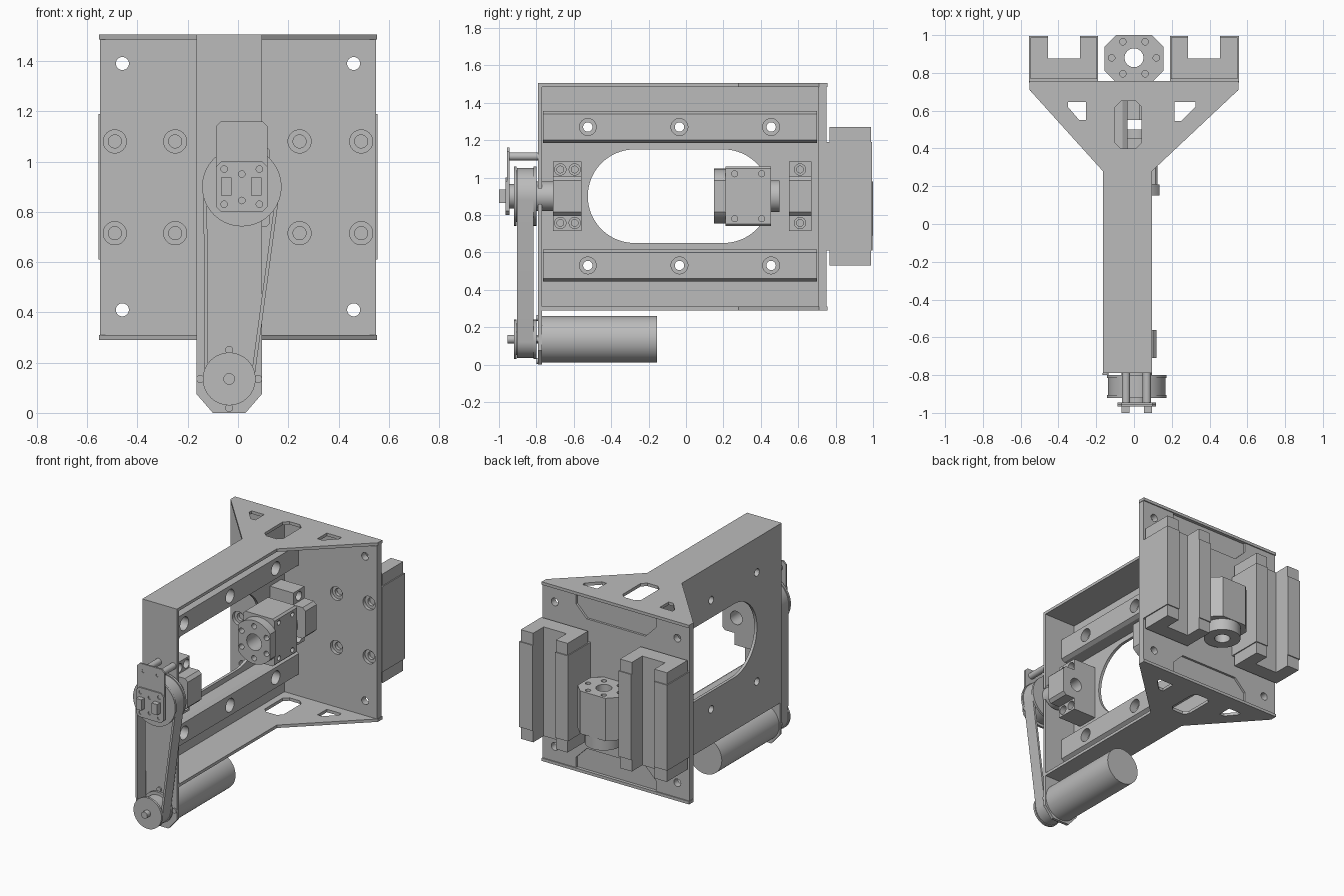
import bpy, bmesh, math
from mathutils import Vector

cube = bpy.data.objects.get("Cube")
if cube:
    bpy.data.objects.remove(cube, do_unlink=True)

grey = bpy.data.materials.new("machined_grey")
grey.use_nodes = True
COLOUR = (0.5, 0.5, 0.5, 1)
grey.diffuse_color = COLOUR
grey.node_tree.nodes["Principled BSDF"].inputs["Base Color"].default_value = COLOUR
parts = []


def add_prism(bm, pts, axis, lo, hi):
    def at(a, b, t):
        return {"x": (t, a, b), "y": (a, t, b), "z": (a, b, t)}[axis]
    low = [bm.verts.new(at(a, b, lo)) for a, b in pts]
    high = [bm.verts.new(at(a, b, hi)) for a, b in pts]
    bm.faces.new(low)
    bm.faces.new(high)
    n = len(pts)
    for i in range(n):
        bm.faces.new((low[i], low[(i + 1) % n], high[(i + 1) % n], high[i]))


def solid(name, axis, *prisms):
    """One object from (outline, low, high) prisms along an axis."""
    bm = bmesh.new()
    for pts, lo, hi in prisms:
        add_prism(bm, pts, axis, lo, hi)
    bmesh.ops.recalc_face_normals(bm, faces=bm.faces)
    mesh = bpy.data.meshes.new(name)
    bm.to_mesh(mesh)
    bm.free()
    mesh.materials.append(grey)
    ob = bpy.data.objects.new(name, mesh)
    bpy.context.collection.objects.link(ob)
    parts.append(ob)
    return ob


def cut(ob, axis, *prisms):
    tool = solid("cutter", axis, *prisms)
    parts.remove(tool)
    mod = ob.modifiers.new("cut", "BOOLEAN")
    mod.operation = "DIFFERENCE"
    mod.solver = "EXACT"
    mod.object = tool
    bpy.context.view_layer.objects.active = ob
    bpy.ops.object.modifier_apply(modifier=mod.name)
    bpy.data.objects.remove(tool, do_unlink=True)


def rect(a0, a1, b0, b1, c=0.0):
    if not c:
        return [(a0, b0), (a1, b0), (a1, b1), (a0, b1)]
    return [(a0 + c, b0), (a1 - c, b0), (a1, b0 + c), (a1, b1 - c),
            (a1 - c, b1), (a0 + c, b1), (a0, b1 - c), (a0, b0 + c)]


def arc(a, b, r, start=0.0, end=math.tau, n=40):
    steps = n if end - start >= math.tau - 1e-6 else n + 1
    return [(a + r * math.cos(start + (end - start) * i / n),
             b + r * math.sin(start + (end - start) * i / n)) for i in range(steps)]


def circle(a, b, r, n=32):
    return arc(a, b, r, n=n)


X0, X1, MID = -0.165, 0.095, 0.9       # channel sides, screw height
WEB = X0 + 0.02
AX = 0.015                             # screw axis
MX, MZ = -0.035, 0.135                 # motor axis
RAIL_Y = (-0.525, -0.035, 0.455)
RAIL_Z = (0.53, 1.27)
BOLT_Z = (0.805, 0.995)

# side web with slot and rail bolt holes
web = solid("side_web", "x", (rect(-0.77, 0.705, 0.31, 1.485), X0, WEB))
slot = arc(-0.275, MID, 0.25, math.pi / 2, math.pi * 1.5) + arc(0.2, MID, 0.25, -math.pi / 2, math.pi / 2)
cut(web, "x", (slot, -0.3, 0), *[(circle(y, z, 0.025), -0.3, 0) for y in RAIL_Y for z in RAIL_Z])

# top and bottom flanges with gussets
outline = [(X0, -0.77), (X1, -0.77), (X1, 0.28), (0.553, 0.71), (0.553, 0.757),
           (-0.553, 0.757), (-0.553, 0.71), (X0, 0.28)]
windows = [rect(-0.1, 0.04, 0.4, 0.65, 0.03),
           [(-0.35, 0.645), (-0.255, 0.645), (-0.255, 0.55), (-0.29, 0.55), (-0.35, 0.62)],
           [(0.215, 0.645), (0.325, 0.645), (0.325, 0.62), (0.25, 0.545), (0.215, 0.545)]]
for name, z in (("top_flange", 1.485), ("bottom_flange", 0.29)):
    flange = solid(name, "z", (outline, z, z + 0.02))
    cut(flange, "z", *[(w, z - 0.1, z + 0.1) for w in windows])

# front plate with clipped lower corners
front = solid("front_plate", "y", ([(X0, 1.505), (X1, 1.505), (X1, 0.075), (0.03, 0),
              (-0.1, 0), (X0, 0.075)], -0.79, -0.77))
cut(front, "y", (circle(AX, MID, 0.09), -0.9, -0.7))

# back plate: corner holes, counterbored bolts, recesses
back = solid("back_plate", "y", (rect(-0.55, 0.55, 0.31, 1.485), 0.705, 0.75))
bolts = [(x, z) for x in (-0.49, -0.25, 0.245, 0.49) for z in (0.715, 1.08)]
cut(back, "y", *[(circle(x, z, 0.026), 0.6, 0.9) for x in (-0.46, 0.46) for z in (0.41, 1.39)],
    *[(circle(x, z, 0.046), 0.6, 0.728) for x, z in bolts])
cut(back, "y", *[(circle(x, z, 0.026), 0.6, 0.9) for x, z in bolts])
cut(back, "y", *[([(-0.3, MID + s * 0.6), (0.3, MID + s * 0.6), (0.3, MID + s * 0.52),
                   (0.22, MID + s * 0.44), (-0.22, MID + s * 0.44), (-0.3, MID + s * 0.52)],
                  0.735, 0.9) for s in (-1, 1)])

# linear rails with counterbored holes
for name, z in zip(("lower_rail", "upper_rail"), RAIL_Z):
    prof = [(WEB, z - 0.085), (-0.06, z - 0.085), (-0.035, z - 0.07),
            (-0.035, z + 0.07), (-0.06, z + 0.085), (WEB, z + 0.085)]
    rail = solid(name, "y", (prof, -0.765, 0.7))
    cut(rail, "x", *[(circle(y, z, 0.045), -0.09, 0.1) for y in RAIL_Y])
    cut(rail, "x", *[(circle(y, z, 0.025), -0.3, 0.1) for y in RAIL_Y])


# screw bearing blocks: tall centre and bolted ears
def bearing(name, y0, y1, top, ear, holes):
    prof = [(WEB, MID - 0.185), (ear, MID - 0.185), (ear, MID - 0.105), (top - 0.02, MID - 0.105),
            (top, MID - 0.085), (top, MID + 0.085), (top - 0.02, MID + 0.105),
            (ear, MID + 0.105), (ear, MID + 0.185), (WEB, MID + 0.185)]
    ob = solid(name, "y", (prof, y0, y1))
    cut(ob, "y", (circle(AX, MID, 0.045), -1, 1))
    spots = [(y, MID + s * 0.143) for y in holes for s in (-1, 1)]
    cut(ob, "x", *[(circle(y, z, 0.03), ear - 0.04, 0.3) for y, z in spots])
    cut(ob, "x", *[(circle(y, z, 0.018), -0.3, 0.3) for y, z in spots])


bearing("front_bearing", -0.71, -0.56, 0.12, 0.03, (-0.672, -0.595))
bearing("rear_bearing", 0.55, 0.67, 0.12, 0.03, (0.61,))
collar = solid("bearing_collar", "y", (circle(AX, MID, 0.08), -0.8, -0.71))
cut(collar, "y", (circle(AX, MID, 0.04), -0.9, -0.6))

# nut housing with flats on the flange
nut = solid("nut_housing", "y", (rect(AX - 0.12, 0.125, 0.74, 1.06, 0.012), 0.21, 0.455))
cut(nut, "x", *[(circle(y, z, 0.016), 0.1, 0.3) for y in (0.26, 0.405) for z in (0.78, 1.02)])
tail = solid("nut_tail", "y", (circle(AX, MID, 0.085), 0.455, 0.5))
w = math.acos(0.12 / 0.147)
flat_disc = arc(AX, MID, 0.147, w, math.pi - w) + arc(AX, MID, 0.147, math.pi + w, math.tau - w)
flange = solid("nut_flange", "y", (flat_disc, 0.15, 0.21))
ring = [(AX + 0.108 * math.cos(a), MID + 0.108 * math.sin(a))
        for a in (math.radians(d) for d in (30, 90, 150, 210, 270, 330))]
cut(flange, "y", *[(circle(x, z, 0.018), 0.1, 0.19) for x, z in ring])
for ob in (nut, tail, flange):
    cut(ob, "y", (circle(AX, MID, 0.055), 0, 0.8))

# guide carriages: U blocks with end caps
for name, s in (("left_carriage", 1), ("right_carriage", -1)):
    def u(e, y0):
        pts = [(0.19 + e, y0), (0.555 - e, y0), (0.555 - e, 0.995 - e), (0.455, 0.995 - e),
               (0.455, 0.875), (0.285, 0.875), (0.285, 0.995 - e), (0.19 + e, 0.995 - e)]
        return [(s * x, y) for x, y in pts]
    solid(name, "z", (u(0, 0.75), 0.61, 1.19))
    solid(name + "_caps", "z", (u(0.007, 0.768), 0.53, 0.61), (u(0.007, 0.768), 1.19, 1.27))

# rear nut between the carriages
rear = solid("rear_nut", "z", (rect(-0.155, 0.155, 0.75, 1.0, 0.06), 0.69, 0.98))
rear_neck = solid("rear_nut_neck", "z", (circle(0, 0.88, 0.118), 0.61, 0.69))
cut(rear, "z", *[(circle(0.118 * math.cos(math.pi * k / 3), 0.88 + 0.098 * math.sin(math.pi * k / 3),
                         0.017), 0.93, 1.1) for k in range(6)])
for ob in (rear, rear_neck):
    cut(ob, "z", (circle(0, 0.88, 0.05), 0.5, 1.1))

# motor, shaft and mounting screws
solid("motor", "y", (circle(MX, MZ, 0.125, 64), -0.77, -0.155))
solid("motor_shaft", "y", (circle(MX, MZ, 0.023), -0.955, -0.77))
solid("motor_screws", "y", *[(circle(MX + 0.115 * i, MZ + 0.115 * j, 0.016, 16), -0.8, -0.79)
                             for i, j in ((1, 0), (-1, 0), (0, 1), (0, -1))])


# pulleys with side flanges
def pulley(name, x, z, r):
    solid(name, "y", (circle(x, z, r, 56), -0.92, -0.905), (circle(x, z, r - 0.02, 56), -0.905, -0.815),
          (circle(x, z, r, 56), -0.815, -0.8))


pulley("small_pulley", MX, MZ, 0.105)
pulley("large_pulley", AX, MID, 0.158)


# belt loop: outer tangent hull of the two pulleys
def loop(grow):
    r0, r1 = 0.085 + grow, 0.138 + grow
    d = Vector((AX - MX, MID - MZ))
    base, phi = math.atan2(d.y, d.x), math.acos((r0 - r1) / d.length)
    return (arc(AX, MID, r1, base - phi, base + phi) +
            arc(MX, MZ, r0, base + phi, base + math.tau - phi))


belt = solid("belt", "y", (loop(0.014), -0.904, -0.816))
cut(belt, "y", (loop(0), -1, -0.7))

# encoder board, standoffs, hub and connectors
board = solid("encoder_plate", "y", (rect(-0.087, 0.117, 0.8, 1.16, 0.02), -0.957, -0.945))
cut(board, "y", *[(circle(x, 1.113, 0.012, 16), -1, -0.953) for x in (-0.04, 0.066)])
sensor = solid("encoder_body", "y", (rect(-0.087, 0.117, 0.8, 1.0, 0.02), -0.966, -0.957))
cut(sensor, "y", *[(circle(AX + i, MID + j, 0.013, 16), -1, -0.96) for i, j in
                   ((0, 0.05), (0, -0.055), (0.07, 0.07), (-0.07, 0.07), (0.07, -0.07), (-0.07, -0.07))])
solid("encoder_hub", "y", (circle(AX, MID, 0.065), -0.945, -0.92))
solid("standoffs", "y", *[(circle(x, 1.113, 0.022), -0.945, -0.79) for x in (-0.042, 0.068)])
solid("connectors", "y", *[(rect(x - 0.021, x + 0.021, 0.865, 0.937), -1.0, -0.966) for x in (-0.046, 0.073)])

# smooth round walls, keep edges sharp
bpy.ops.object.select_all(action="DESELECT")
for ob in parts:
    ob.select_set(True)
bpy.context.view_layer.objects.active = parts[0]
bpy.ops.object.shade_smooth_by_angle(angle=math.radians(30))
